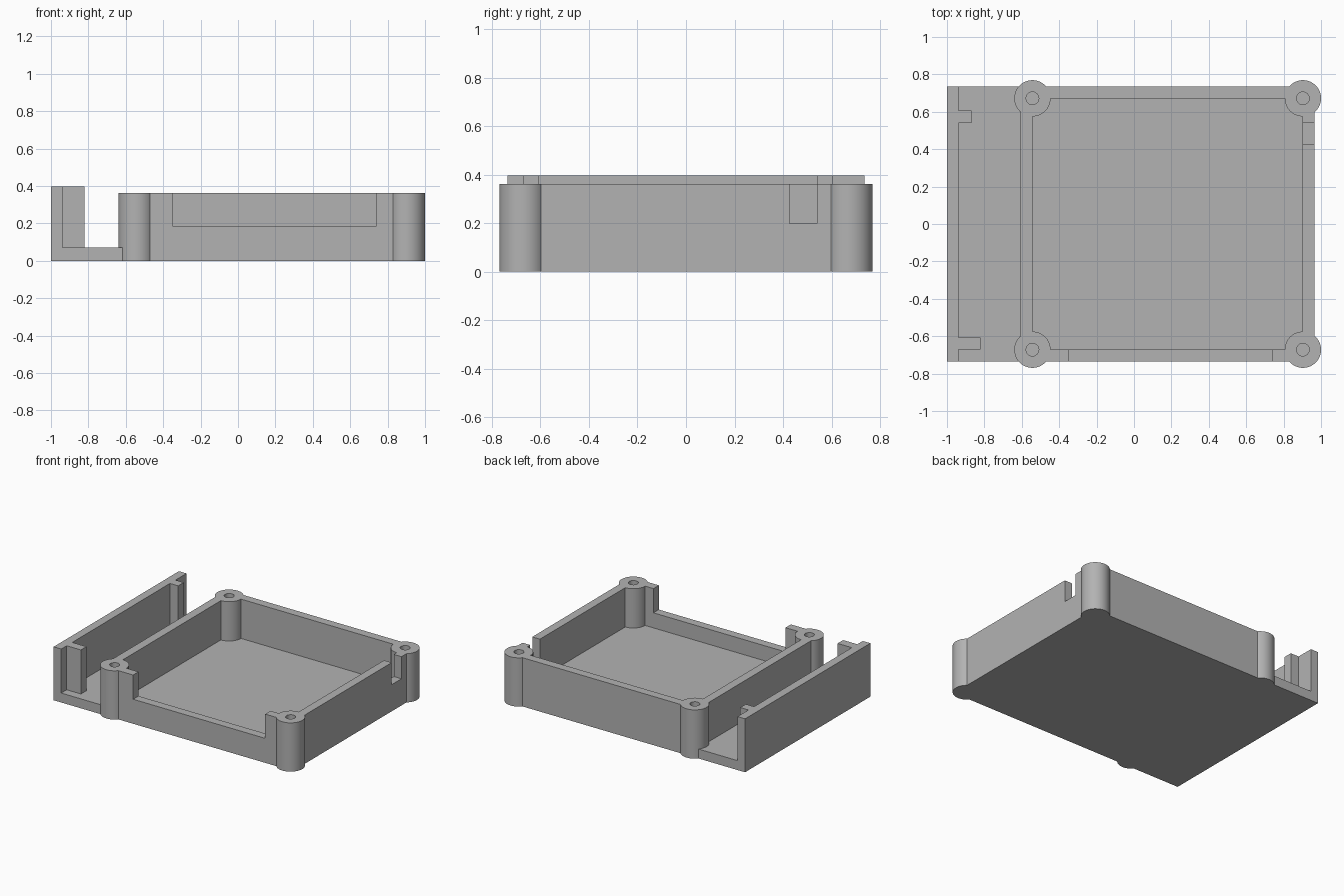
import bpy
import bmesh
from math import radians

default = bpy.data.objects.get("Cube")
if default:
    bpy.data.objects.remove(default, do_unlink=True)

# Main dimensions
FLOOR, WALL_TOP, PLATE_TOP = 0.07, 0.362, 0.397
HALF_Y, INNER_Y = 0.735, 0.672
LEFT_OUT, LEFT_IN = -0.607, -0.543
RIGHT_IN, RIGHT_OUT = 0.902, 0.965

grey = bpy.data.materials.new("light grey plastic")
grey.use_nodes = True
colour = (0.45, 0.45, 0.45, 1)
grey.diffuse_color = colour
grey.node_tree.nodes["Principled BSDF"].inputs["Base Color"].default_value = colour


def finish(name, bm):
    bmesh.ops.recalc_face_normals(bm, faces=bm.faces)
    mesh = bpy.data.meshes.new(name)
    bm.to_mesh(mesh)
    bm.free()
    mesh.materials.append(grey)
    obj = bpy.data.objects.new(name, mesh)
    bpy.context.collection.objects.link(obj)
    return obj


def box(name, xs, ys, zs):
    bm = bmesh.new()
    bmesh.ops.create_cube(bm, size=1)
    for v in bm.verts:
        v.co = [r[0] if c < 0 else r[1] for c, r in zip(v.co, (xs, ys, zs))]
    return finish(name, bm)


def cylinder(name, x, y, radius, zs, sides):
    bm = bmesh.new()
    bmesh.ops.create_cone(bm, cap_ends=True, segments=sides, radius1=radius,
                          radius2=radius, depth=zs[1] - zs[0])
    bmesh.ops.translate(bm, verts=bm.verts, vec=(x, y, sum(zs) / 2))
    return finish(name, bm)


def combine(target, other, operation):
    """Apply a boolean and discard the helper."""
    mod = target.modifiers.new(operation, "BOOLEAN")
    mod.operation, mod.object, mod.solver = operation, other, "EXACT"
    bpy.context.view_layer.update()
    graph = bpy.context.evaluated_depsgraph_get()
    mesh = bpy.data.meshes.new_from_object(target.evaluated_get(graph))
    target.modifiers.clear()
    target.data = mesh
    bpy.data.objects.remove(other, do_unlink=True)


# Walled tray with a solid floor
tray = box("open_case", (LEFT_OUT, RIGHT_OUT), (-HALF_Y, HALF_Y), (0, WALL_TOP))
combine(tray, box("cavity", (LEFT_IN, RIGHT_IN), (-INNER_Y, INNER_Y), (FLOOR, 1)), "DIFFERENCE")

# Openings in the front and right walls
combine(tray, box("front_opening", (-0.347, 0.738), (-0.8, -0.6), (0.182, 1)), "DIFFERENCE")
combine(tray, box("side_opening", (0.8, 1.1), (0.426, 0.54), (0.198, 1)), "DIFFERENCE")

# Corner screw posts with blind holes
corners = [(x, y) for x in (LEFT_IN, RIGHT_IN + 0.001) for y in (-INNER_Y, INNER_Y)]
for x, y in corners:
    combine(tray, cylinder("post", x, y, 0.097, (0, WALL_TOP), 64), "UNION")
for x, y in corners:
    combine(tray, cylinder("screw_hole", x, y, 0.034, (FLOOR, 1), 32), "DIFFERENCE")

# Side shelf, upright plate and two retaining tabs
combine(tray, box("shelf", (-1, LEFT_IN - 0.03), (-HALF_Y, HALF_Y), (0, FLOOR)), "UNION")
combine(tray, box("side_plate", (-1, -0.938), (-HALF_Y, HALF_Y), (0, PLATE_TOP)), "UNION")
for x_end, ys in ((-0.821, (-0.671, -0.606)), (-0.87, (0.541, 0.606))):
    combine(tray, box("tab", (-0.96, x_end), ys, (0.03, PLATE_TOP)), "UNION")

# Smooth the round posts and keep the edges crisp
bpy.ops.object.select_all(action="DESELECT")
tray.select_set(True)
bpy.context.view_layer.objects.active = tray
bpy.ops.object.shade_smooth_by_angle(angle=radians(30))
